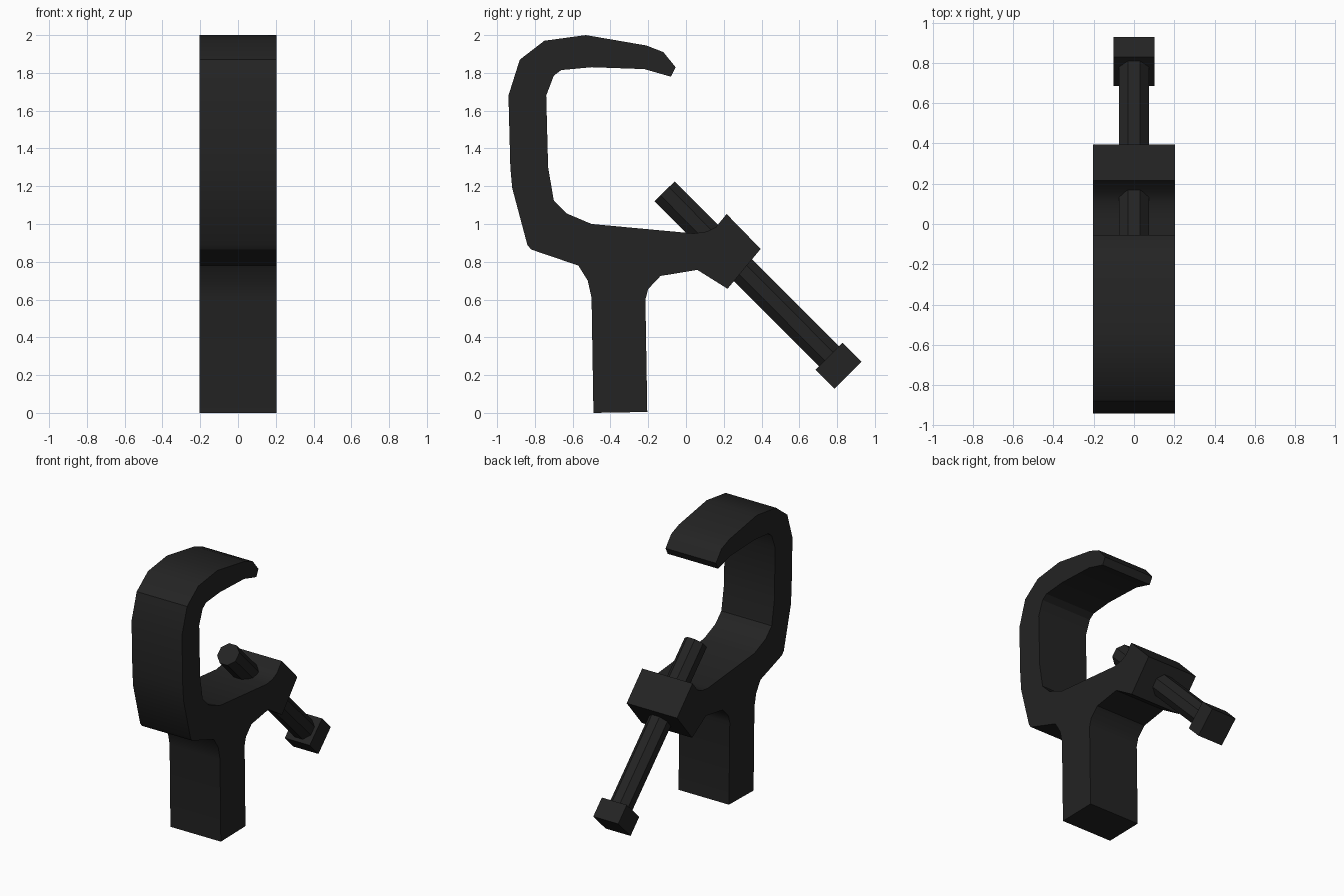
import bpy, bmesh, math
from mathutils import Matrix, Vector

cube = bpy.data.objects.get("Cube")
if cube:
    bpy.data.objects.remove(cube, do_unlink=True)

black = bpy.data.materials.new("matte_black")
black.use_nodes = True
COLOUR = (0.017, 0.017, 0.017, 1)
black.diffuse_color = COLOUR
bsdf = next(n for n in black.node_tree.nodes if n.type == 'BSDF_PRINCIPLED')
bsdf.inputs["Base Color"].default_value = COLOUR
bsdf.inputs["Roughness"].default_value = 0.8


def finish(name, bm, smooth_angle=None):
    """Turn a bmesh into a named, coloured object."""
    bmesh.ops.recalc_face_normals(bm, faces=bm.faces)
    mesh = bpy.data.meshes.new(name)
    bm.to_mesh(mesh)
    bm.free()
    mesh.materials.append(black)
    obj = bpy.data.objects.new(name, mesh)
    bpy.context.collection.objects.link(obj)
    if smooth_angle:
        bpy.ops.object.select_all(action='DESELECT')
        obj.select_set(True)
        bpy.context.view_layer.objects.active = obj
        bpy.ops.object.shade_smooth_by_angle(angle=math.radians(smooth_angle))
    return obj


# Clamp body: side outline (y, z) extruded across the width
HALF_WIDTH = 0.204
stem_front = [(-0.49, 0), (-0.5, 0.61), (-0.52, 0.7), (-0.57, 0.78)]
hook_outer = [(-0.82, 0.865), (-0.84, 0.89), (-0.92, 1.19), (-0.93, 1.3),
              (-0.94, 1.68), (-0.88, 1.87), (-0.75, 1.97), (-0.53, 2),
              (-0.21, 1.945), (-0.12, 1.91)]
hook_tip = [(-0.055, 1.83), (-0.08, 1.78)]
hook_inner = [(-0.22, 1.82), (-0.5, 1.83), (-0.66, 1.815), (-0.7, 1.785),
              (-0.74, 1.68), (-0.73, 1.3), (-0.7, 1.125), (-0.63, 1.055),
              (-0.5, 1)]
screw_boss = [(0.04, 0.95), (0.11, 0.96), (0.16, 0.985), (0.215, 1.053),
              (0.395, 0.868), (0.22, 0.657), (0.06, 0.757)]
stem_back = [(-0.135, 0.725), (-0.2, 0.656), (-0.215, 0.6), (-0.205, 0.005)]
outline = stem_front + hook_outer + hook_tip + hook_inner + screw_boss + stem_back

bm = bmesh.new()
side = bm.faces.new([bm.verts.new((-HALF_WIDTH, y, z)) for y, z in outline])
ext = bmesh.ops.extrude_face_region(bm, geom=[side])
bmesh.ops.translate(bm, vec=(2 * HALF_WIDTH, 0, 0),
                    verts=[v for v in ext["geom"] if isinstance(v, bmesh.types.BMVert)])
finish("clamp_body", bm, 30)

# Screw axis runs diagonally down towards the back
screw_top = Vector((0, -0.113, 1.173))
head_centre = Vector((0, 0.807, 0.249))
axis = head_centre - screw_top
tilt = axis.to_track_quat('Z', 'X').to_matrix().to_4x4()

# Eight-sided screw shaft with flats aligned to the sides
bm = bmesh.new()
bmesh.ops.create_cone(bm, cap_ends=True, segments=8, radius1=0.081, radius2=0.081,
                      depth=axis.length,
                      matrix=Matrix.Translation((screw_top + head_centre) / 2) @ tilt
                      @ Matrix.Rotation(math.pi / 8, 4, 'Z'))
finish("screw_shaft", bm)

# Square screw head
bm = bmesh.new()
bmesh.ops.create_cube(bm, size=1, matrix=Matrix.Translation(head_centre) @ tilt
                      @ Matrix.Diagonal((0.202, 0.202, 0.142, 1)))
finish("screw_head", bm)
